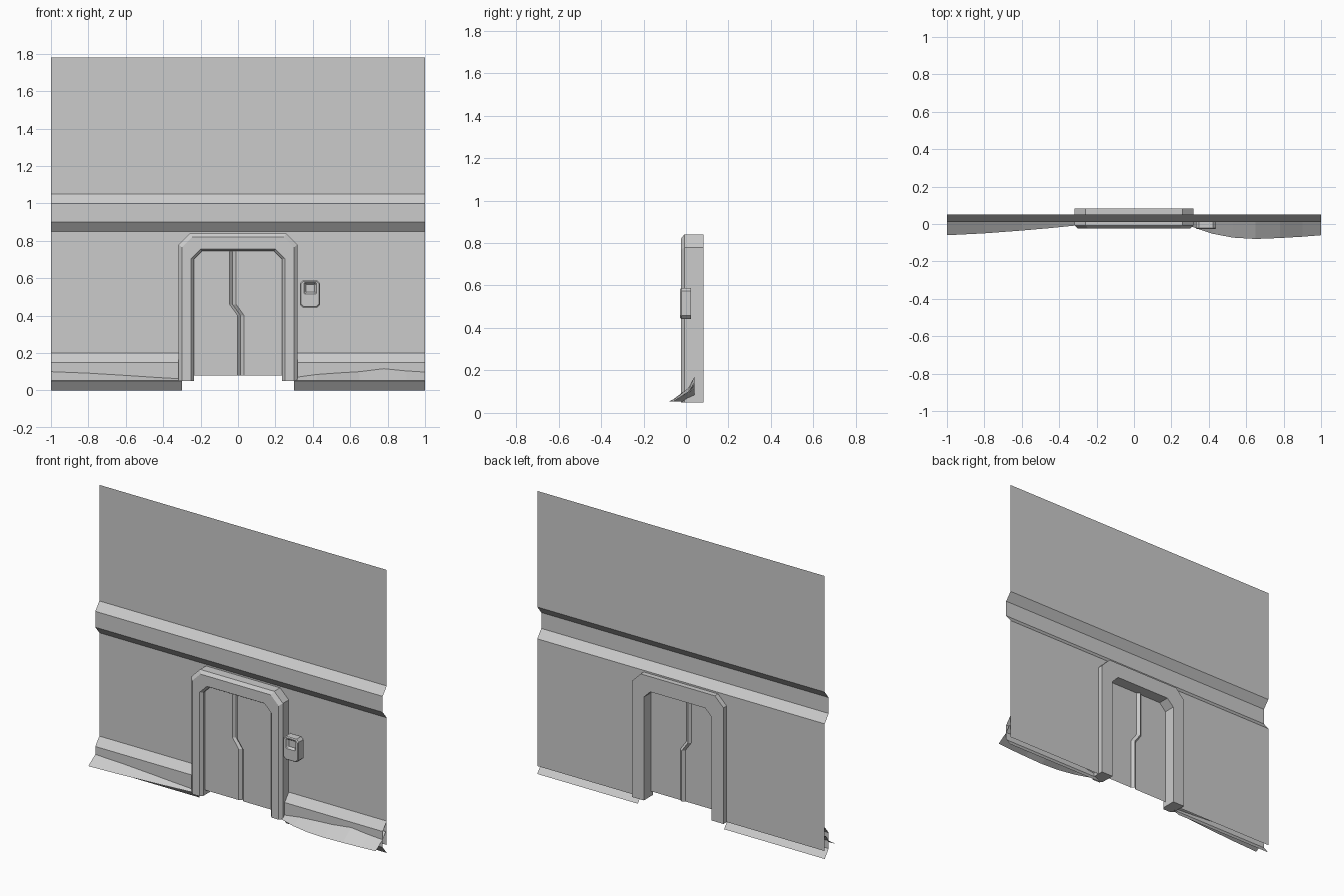
import bpy

cube = bpy.data.objects.get("Cube")
if cube:
    bpy.data.objects.remove(cube, do_unlink=True)

grey = bpy.data.materials.new("plain_grey")
grey.use_nodes = True
grey.diffuse_color = (0.6, 0.6, 0.6, 1)
grey.node_tree.nodes["Principled BSDF"].inputs["Base Color"].default_value = (0.6, 0.6, 0.6, 1)


def build(name, verts, faces):
    mesh = bpy.data.meshes.new(name)
    mesh.from_pydata(verts, [], faces)
    mesh.materials.append(grey)
    mesh.update()
    obj = bpy.data.objects.new(name, mesh)
    bpy.context.collection.objects.link(obj)
    return obj


def loft(name, rows, wrap_rows=False, wrap_cols=False, caps=()):
    """Skin equal-length rows of points with quads; caps are extra faces."""
    n, m = len(rows), len(rows[0])
    faces = []
    for i in range(n if wrap_rows else n - 1):
        for j in range(m if wrap_cols else m - 1):
            k, l = (i + 1) % n, (j + 1) % m
            faces.append((i * m + j, k * m + j, k * m + l, i * m + l))
    return build(name, [p for row in rows for p in row], faces + list(caps))


def sheet(name, profile, x0, x1):
    """Sweep a top-to-bottom (y, z) profile along x, facing the front."""
    return loft(name, [[(x0, y, z), (x1, y, z)] for y, z in profile])


# Wall with its raised horizontal band, above the doorway
BACK, FRONT = 0.05, 0.01
sheet("upper_wall", [(BACK, 1.78), (BACK, 1.05), (FRONT, 1.0), (FRONT, 0.9),
                     (BACK, 0.85), (BACK, 0.79)], -1, 1)

# Wall and skirting on both sides of the doorway
for side, x0, x1 in (("right", -1, -0.3), ("left", 0.3, 1)):
    sheet(side + "_wall", [(BACK, 0.79), (BACK, 0.05)], x0, x1)
    sheet(side + "_skirting", [(BACK, 0.2), (FRONT, 0.15), (FRONT, 0.05), (BACK, 0)], x0, x1)


# Door frame: chamfered arch section swept through its outlines
def arch(w, top, c, y):
    half = [(w, 0.05), (w, top - c), (w - c, top)]
    return [(-x, y, z) for x, z in half] + [(x, y, z) for x, z in reversed(half)]


outlines = [(0.318, 0.84, 0.06, 0.082), (0.318, 0.84, 0.06, -0.008),
            (0.3, 0.82, 0.055, -0.024), (0.25, 0.755, 0.05, -0.024),
            (0.236, 0.745, 0.045, -0.008), (0.236, 0.745, 0.045, 0.082)]
rows = [arch(*o) for o in outlines]
first = [i * 6 for i in range(6)]
loft("door_frame", rows, wrap_rows=True,
     caps=(first[::-1], [i + 5 for i in first]))

# Sliding door with a stepped groove where the two leaves meet
rows = []
for z, s in ((0.745, -0.03), (0.46, -0.03), (0.4, 0.013), (0.08, 0.013)):
    rows.append([(-0.236, 0.01, z), (s - 0.015, 0.01, z), (s, 0.025, z),
                 (s + 0.02, 0.01, z), (0.236, 0.01, z)])
loft("door", rows)


# Wall control box with a recessed screen
def octagon(x0, x1, z0, z1, c, y):
    return [(x, y, z) for x, z in (
        (x0 + c, z0), (x1 - c, z0), (x1, z0 + c), (x1, z1 - c),
        (x1 - c, z1), (x0 + c, z1), (x0, z1 - c), (x0, z0 + c))]


rows = [octagon(0.332, 0.438, 0.443, 0.588, 0.015, 0.024),
        octagon(0.332, 0.438, 0.443, 0.588, 0.015, -0.022),
        octagon(0.337, 0.433, 0.448, 0.583, 0.014, -0.028),
        octagon(0.352, 0.42, 0.515, 0.577, 0.005, -0.028),
        octagon(0.363, 0.41, 0.525, 0.567, 0.003, -0.014)]
loft("control_box", rows, wrap_cols=True,
     caps=(range(7, -1, -1), range(32, 40)))


# Drifts piled against the skirting: (x, front edge y, height at the wall)
def drift(name, stations):
    top = [(x, 0.04, 0.055 + (h - 0.055) * 1.9) for x, y, h in stations]
    mid = [(x, FRONT, h) for x, y, h in stations]
    low = [(x, y, 0.053) for x, y, h in stations]
    loft(name, [top, mid, low])


drift("right_drift", [(-1, -0.06, 0.1), (-0.8, -0.05, 0.092), (-0.6, -0.035, 0.08),
                      (-0.45, -0.022, 0.07), (-0.31, -0.008, 0.062)])
drift("left_drift", [(0.31, -0.015, 0.07), (0.42, -0.052, 0.085), (0.53, -0.073, 0.093),
                     (0.65, -0.08, 0.1), (0.78, -0.075, 0.116), (0.9, -0.068, 0.104),
                     (1, -0.06, 0.098)])
